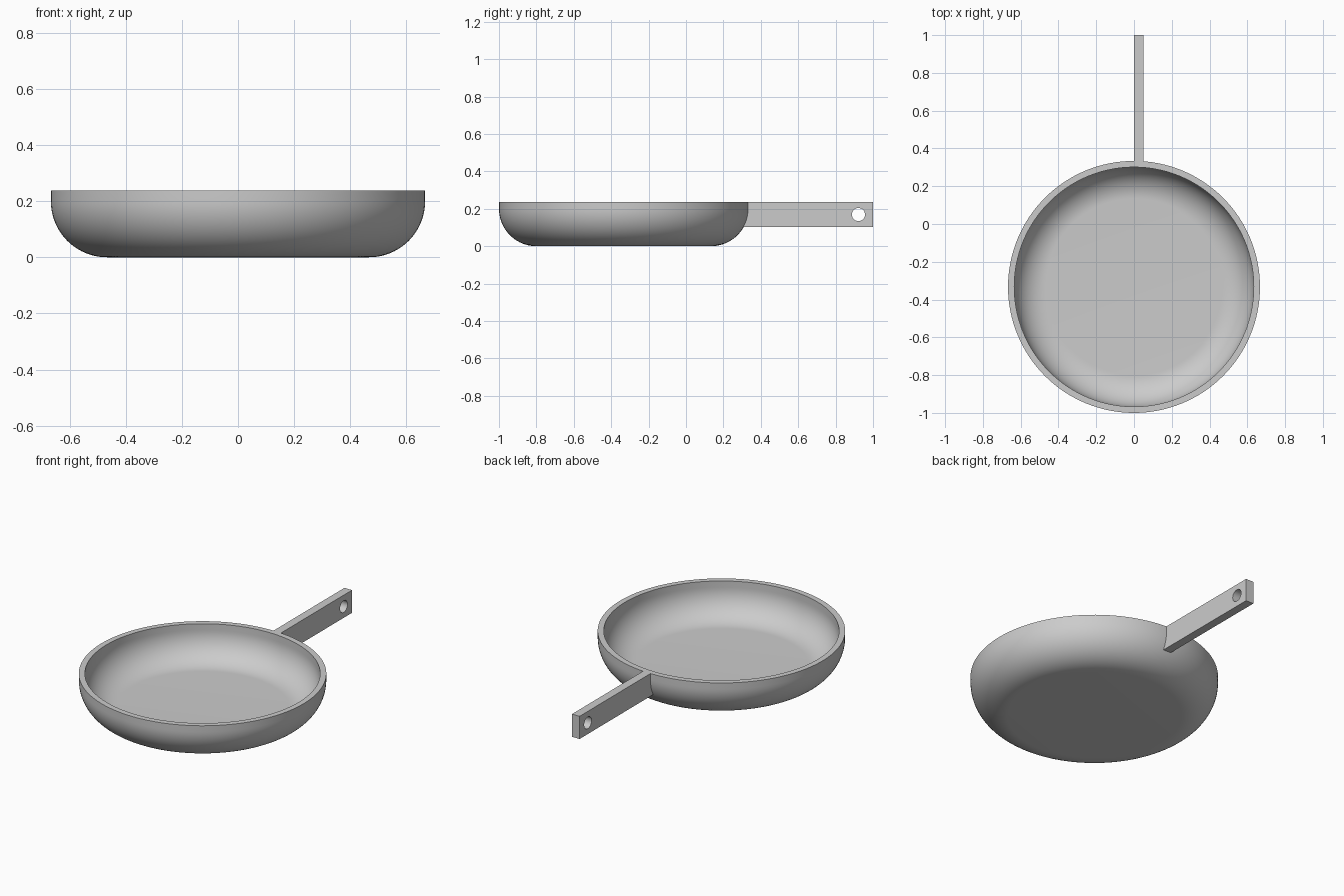
import bpy, bmesh, math
from mathutils import Matrix, Vector

cube = bpy.data.objects.get("Cube")
if cube:
    bpy.data.objects.remove(cube, do_unlink=True)

RADIUS, HEIGHT, WALL, FILLET = 0.667, 0.237, 0.033, 0.2
CENTRE_Y = RADIUS - 1
SEGMENTS, ARC_STEPS = 128, 20

metal = bpy.data.materials.new("light grey metal")
metal.use_nodes = True
grey = (0.6, 0.6, 0.6, 1)
metal.diffuse_color = grey
metal.node_tree.nodes["Principled BSDF"].inputs["Base Color"].default_value = grey


def finish(name, bm):
    bmesh.ops.recalc_face_normals(bm, faces=bm.faces)
    mesh = bpy.data.meshes.new(name)
    bm.to_mesh(mesh)
    bm.free()
    mesh.materials.append(metal)
    obj = bpy.data.objects.new(name, mesh)
    bpy.context.collection.objects.link(obj)
    return obj


def combine(target, other, operation):
    """Apply a boolean, then discard the helper object."""
    mod = target.modifiers.new(operation.lower(), "BOOLEAN")
    mod.object, mod.operation, mod.solver = other, operation, "EXACT"
    bpy.context.view_layer.objects.active = target
    bpy.ops.object.modifier_apply(modifier=mod.name)
    bpy.data.objects.remove(other, do_unlink=True)


def quarter(radius):
    """Rounded corner from the floor up to the wall."""
    flat = RADIUS - FILLET
    angles = [math.pi / 2 * i / ARC_STEPS for i in range(ARC_STEPS + 1)]
    return [(flat + radius * math.sin(a), FILLET - radius * math.cos(a)) for a in angles]


# Pan body: a wall profile turned about the vertical axis
profile = [(0, 0)] + quarter(FILLET) + [(RADIUS, HEIGHT), (RADIUS - WALL, HEIGHT)]
profile += quarter(FILLET - WALL)[::-1] + [(0, WALL)]
bm = bmesh.new()
verts = [bm.verts.new((r, CENTRE_Y, z)) for r, z in profile]
edges = [bm.edges.new(pair) for pair in zip(verts, verts[1:])]
bmesh.ops.spin(bm, geom=verts + edges, cent=(0, CENTRE_Y, 0), axis=(0, 0, 1),
               angle=math.tau, steps=SEGMENTS, use_merge=True)
bmesh.ops.remove_doubles(bm, verts=bm.verts, dist=1e-5)
pan = finish("frying_pan", bm)

# Handle: a flat bar running back from the rim
low, high = Vector((0, 0.303, 0.102)), Vector((0.05, 1, HEIGHT))
bm = bmesh.new()
bmesh.ops.create_cube(bm, size=1, matrix=Matrix.Translation((low + high) / 2)
                      @ Matrix.Diagonal((*(high - low), 1)))
handle = finish("handle", bm)

# Hanging hole through the end of the handle
bm = bmesh.new()
bmesh.ops.create_cone(bm, cap_ends=True, segments=48, radius1=0.035, radius2=0.035, depth=0.3,
                      matrix=Matrix.Translation((0.025, 0.922, 0.169))
                      @ Matrix.Rotation(math.pi / 2, 4, "Y"))
hole = finish("hole_cutter", bm)
combine(handle, hole, "DIFFERENCE")

# Join the handle to the wall
combine(pan, handle, "UNION")
bpy.ops.object.select_all(action="DESELECT")
pan.select_set(True)
bpy.context.view_layer.objects.active = pan
bpy.ops.object.shade_smooth_by_angle(angle=math.radians(30))
